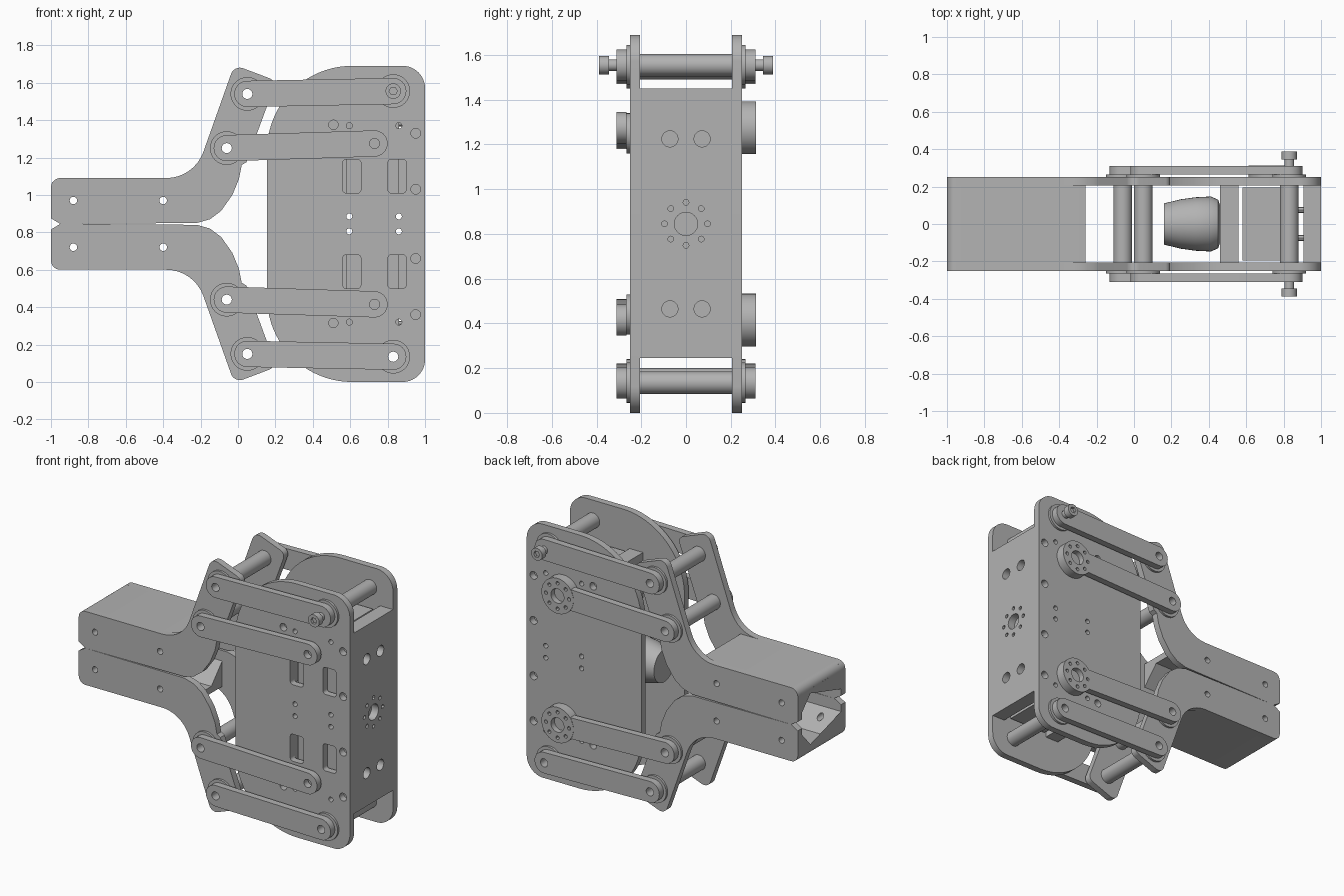
import bpy, bmesh, math
from mathutils import Vector, Matrix

if "Cube" in bpy.data.objects:
    bpy.data.objects.remove(bpy.data.objects["Cube"])

MID = 0.845                 # height of the symmetry plane between the jaws
OUT, INN = 0.25, 0.205      # outer and inner face of the side plates

metal = bpy.data.materials.new("grey_metal")
metal.use_nodes = True
GREY = (0.45, 0.45, 0.45, 1)
metal.diffuse_color = GREY
metal.node_tree.nodes["Principled BSDF"].inputs["Base Color"].default_value = GREY
parts = []


def finish(bm, name, keep=True):
    bmesh.ops.recalc_face_normals(bm, faces=bm.faces)
    me = bpy.data.meshes.new(name)
    bm.to_mesh(me)
    bm.free()
    ob = bpy.data.objects.new(name, me)
    bpy.context.collection.objects.link(ob)
    me.materials.append(metal)
    if keep:
        parts.append(ob)
    return ob


def flip(z, s):
    return MID + s * (z - MID)


def rounded(points, steps=8):
    """Polygon from (a, b, corner radius) with each corner filleted."""
    out = []
    n = len(points)
    for i, (a, b, r) in enumerate(points):
        p = Vector((a, b))
        if r == 0:
            out.append(p)
            continue
        u = (Vector(points[i - 1][:2]) - p).normalized()
        v = (Vector(points[(i + 1) % n][:2]) - p).normalized()
        half = u.angle(v) / 2
        t = r / math.tan(half)
        c = p + (u + v).normalized() * (r / math.sin(half))
        d0, d1 = p + u * t - c, p + v * t - c
        sweep = d0.angle_signed(d1)
        for k in range(steps + 1):
            out.append(c + Matrix.Rotation(-sweep * k / steps, 2) @ d0)
    return out


def add_prism(bm, outline, lo, hi, axis="y"):
    """Extrude an outline along y (outline in x,z) or x (outline in y,z)."""
    def at(p, d):
        return (p[0], d, p[1]) if axis == "y" else (d, p[0], p[1])
    verts = [bm.verts.new(at(p, lo)) for p in outline]
    face = bm.faces.new(verts)
    new = bmesh.ops.extrude_face_region(bm, geom=[face])["geom"]
    shift = Vector((0, hi - lo, 0)) if axis == "y" else Vector((hi - lo, 0, 0))
    bmesh.ops.translate(bm, vec=shift, verts=[g for g in new if isinstance(g, bmesh.types.BMVert)])


def prism(name, outline, lo, hi, axis="y", keep=True):
    bm = bmesh.new()
    add_prism(bm, outline, lo, hi, axis)
    return finish(bm, name, keep)


def circle(a, b, r, n=32):
    return [(a + r * math.cos(math.tau * i / n), b + r * math.sin(math.tau * i / n)) for i in range(n)]


def box(a0, a1, b0, b1, r=0.0):
    return rounded([(a0, b0, r), (a1, b0, r), (a1, b1, r), (a0, b1, r)], 4)


def capsule(p, q, r, n=16):
    p, q = Vector(p), Vector(q)
    base = math.atan2(q.y - p.y, q.x - p.x)
    out = []
    for c, start in ((q, base - math.pi / 2), (p, base + math.pi / 2)):
        for k in range(n + 1):
            t = start + math.pi * k / n
            out.append(c + r * Vector((math.cos(t), math.sin(t))))
    return out


def cutter(outlines, lo, hi, axis="y"):
    bm = bmesh.new()
    for o in outlines:
        add_prism(bm, o, lo, hi, axis)
    ob = finish(bm, "hole_cutter", False)
    ob.hide_render = True
    return ob


def cut(obs, tool):
    for ob in obs:
        mod = ob.modifiers.new("holes", "BOOLEAN")
        mod.operation, mod.solver, mod.object = "DIFFERENCE", "EXACT", tool
        bpy.context.view_layer.update()
        dg = bpy.context.evaluated_depsgraph_get()
        me = bpy.data.meshes.new_from_object(ob.evaluated_get(dg))
        ob.modifiers.clear()
        ob.data = me
    bpy.data.objects.remove(tool)


JAW_IN, JAW_OUT = (-0.06, 1.25), (0.05, 1.54)       # pivots on the jaw
BODY_IN, BODY_OUT = (0.73, 1.275), (0.83, 1.555)    # pivots on the body

# Body side plates: big arc at the jaw side, small corners at the back
body = rounded([(0.155, 0, 0.455), (1, 0, 0.12), (1, 1.69, 0.12), (0.155, 1.69, 0.455)], 20)
front_plate = prism("body_plate_front", body, -OUT, -INN)
back_plate = prism("body_plate_back", body, INN, OUT)

# Back web joining the plates
web = prism("back_web", box(-INN, INN, 0.245, 1.45), 0.905, 1.0, "x")

# Servos with mounting ears between the plates
for s in (1, -1):
    prism("servo_body", [(x, flip(z, s)) for x, z in box(0.58, 0.86, 0.95, 1.42)], -0.195, 0.195)
    prism("servo_ear", [(x, flip(z, s)) for x, z in box(0.46, 0.56, 1.0, 1.44)], -INN, INN)
    for y in (-0.075, 0.075):
        prism("servo_bolt", circle(y, flip(1.38, s), 0.015, 12), 0.85, 0.91, "x")

# Barrel motor on the centre line
barrel = [(0.16, 0), (0.16, 0.11), (0.25, 0.132), (0.33, 0.143), (0.41, 0.147), (0.45, 0.13), (0.46, 0.1), (0.46, 0)]
bm = bmesh.new()
vs = [bm.verts.new((x, 0, MID + r)) for x, r in barrel]
es = [bm.edges.new(pair) for pair in zip(vs, vs[1:])]
bmesh.ops.spin(bm, geom=vs + es, cent=(0, 0, MID), axis=(1, 0, 0), angle=math.tau, steps=40)
bmesh.ops.remove_doubles(bm, verts=bm.verts, dist=0.0005)
finish(bm, "barrel_motor")

# Jaws: two side plates and a grooved finger channel each
jaw = rounded([(-1, 0.875, 0), (-0.95, MID, 0), (-0.22, 0.85, 0), (-0.15, 0.87, 0), (-0.09, 0.915, 0),
               (-0.03, 1.0, 0), (0.005, 1.085, 0), (0.02, 1.16, 0), (0.045, 1.175, 0),
               (0.205, 1.61, 0.04), (-0.02, 1.695, 0.05), (-0.235, 1.09, 0.21), (-1, 1.09, 0.05)])
groove = [(-INN, 1.09), (INN, 1.09), (INN, 0.92), (0.09, 1.045), (-0.09, 1.045), (-INN, 0.92)]
drilled = [front_plate, back_plate]
fingers = []
for s, side in ((1, "upper"), (-1, "lower")):
    outline = [(x, flip(z, s)) for x, z in jaw]
    for y in (-OUT, INN):
        drilled.append(prism(side + "_jaw_plate", outline, y, y + OUT - INN))
    bm = bmesh.new()
    add_prism(bm, [(y, flip(z, s)) for y, z in groove], -1, -0.26, "x")
    tip = [e for e in bm.edges if all(v.co.x < -0.99 and abs(v.co.z - flip(1.09, s)) < 0.001 for v in e.verts)]
    bmesh.ops.bevel(bm, geom=tip, offset=0.05, segments=6, profile=0.5, affect="EDGES")
    fingers.append(finish(bm, side + "_finger_channel"))

    # Cross rods, spacer washers and links
    for x, z in (JAW_IN, JAW_OUT, BODY_OUT):
        drilled.append(prism(side + "_cross_rod", circle(x, flip(z, s), 0.05), -INN, INN))
        for y in (-0.265, OUT):
            drilled.append(prism("spacer_washer", circle(x, flip(z, s), 0.09), y, y + 0.015))
    for p, q, label in ((JAW_IN, BODY_IN, "drive_link"), (JAW_OUT, BODY_OUT, "guide_link")):
        o = capsule((p[0], flip(p[1], s)), (q[0], flip(q[1], s)), 0.07)
        for y in (-0.31, 0.265):
            drilled.append(prism(side + "_" + label, o, y, y + 0.045))

    # Servo horn at the back, with a ring of screw holes
    hx, hz = BODY_IN[0], flip(BODY_IN[1], s)
    horn = prism(side + "_servo_horn", circle(hx, hz, 0.118, 48), OUT, 0.312)
    ring = [circle(hx + 0.085 * math.cos(k * math.pi / 4), hz + 0.085 * math.sin(k * math.pi / 4), 0.012, 12)
            for k in range(8)]
    cut([horn, drilled[-3]], cutter(ring + [circle(hx, hz, 0.048)], 0.275, 0.4))

# Round holes through plates, links and rods
holes = []
for s in (1, -1):
    for x, z in (JAW_IN, JAW_OUT, BODY_OUT):
        holes.append(circle(x, flip(z, s), 0.027, 20))
    for x, z, r in ((-0.88, 0.97, 0.02), (-0.4, 0.97, 0.02), (0.95, 1.33, 0.026), (0.95, 1.03, 0.026),
                    (0.51, 1.375, 0.025), (0.595, 1.37, 0.016), (0.86, 1.37, 0.016),
                    (0.595, 0.885, 0.016), (0.86, 0.885, 0.016)):
        holes.append(circle(x, flip(z, s), r, 20))
cut(drilled + fingers, cutter(holes, -0.5, 0.5))

# Pivot holes in the front drive links
front_links = [o for o in drilled if "drive_link" in o.name and o.data.vertices[0].co.y < 0]
cut(front_links, cutter([circle(BODY_IN[0], flip(BODY_IN[1], s), 0.027, 20) for s in (1, -1)], -0.5, -0.2))

# Windows in the front plate
cut([front_plate], cutter([[(x, flip(z, s)) for x, z in box(x0, x0 + 0.097, 1.01, 1.19, 0.018)]
                           for s in (1, -1) for x0 in (0.56, 0.802)], -0.3, -0.2))

# Screw holes and hub in the back web
web_holes = [circle(0, MID, 0.052)]
for k in range(8):
    t = k * math.pi / 4
    web_holes.append(circle(0.096 * math.cos(t), MID + 0.096 * math.sin(t), 0.013, 12))
web_holes += [circle(y, flip(1.225, s), 0.036, 24) for y in (-0.072, 0.072) for s in (1, -1)]
cut([web], cutter(web_holes, 0.95, 1.1, "x"))

# Bolts through the upper rear pivot
for d in (-1, 1):
    x, z = BODY_OUT
    prism("pivot_bolt_shank", circle(x, z, 0.026), d * 0.2, d * 0.35)
    head = prism("pivot_bolt_head", circle(x, z, 0.041), d * 0.345, d * 0.388)
    cut([head], cutter([circle(x, z, 0.022, 6)], d * 0.37, d * 0.42))

# Crisp edges with smooth round walls
bpy.ops.object.select_all(action="DESELECT")
for ob in parts:
    ob.select_set(True)
bpy.context.view_layer.objects.active = parts[0]
bpy.ops.object.shade_smooth_by_angle(angle=math.radians(30))
